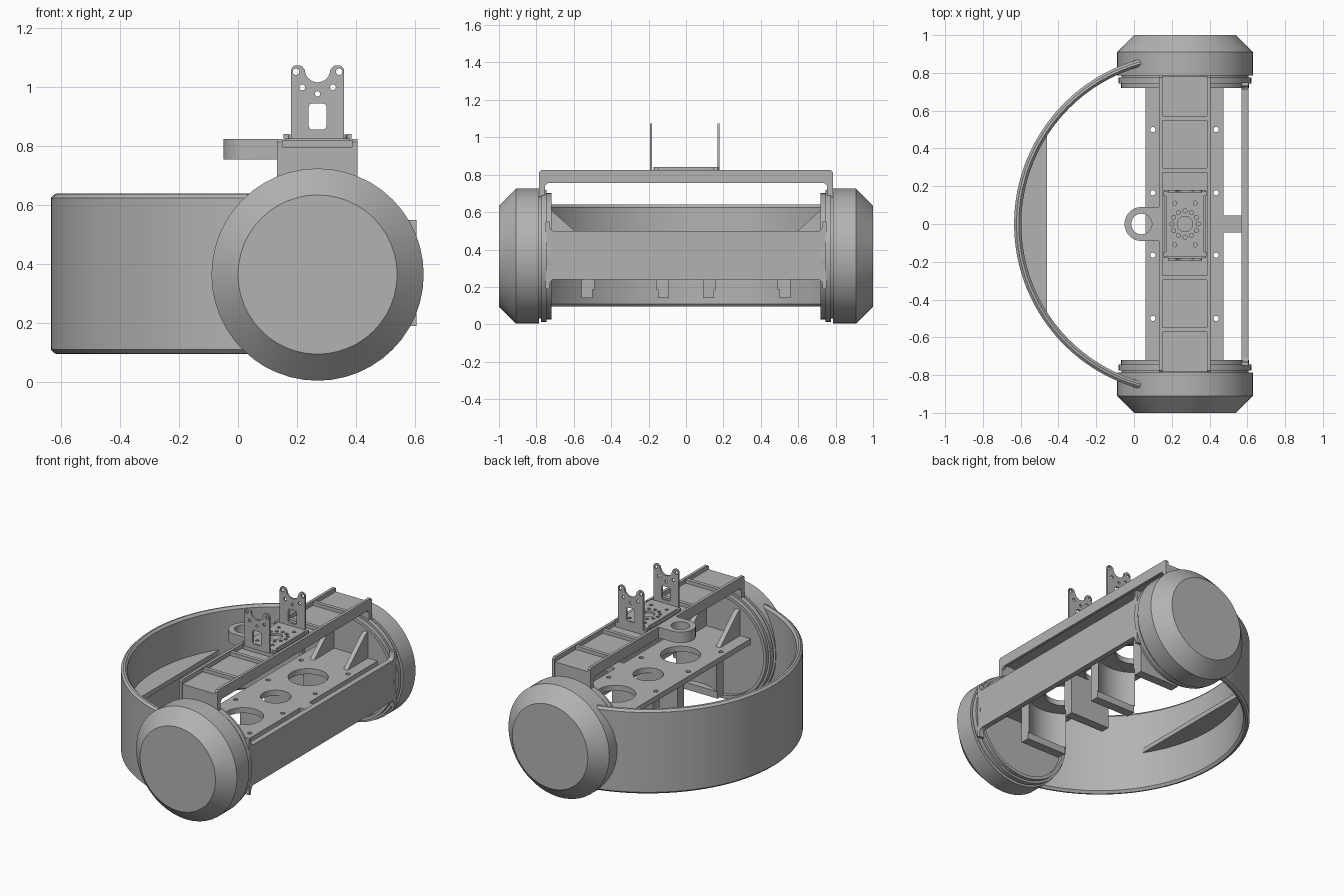
import bpy, bmesh
from math import sin, cos, pi, radians, sqrt
from mathutils import Matrix, Vector

cube = bpy.data.objects.get("Cube")
if cube:
    bpy.data.objects.remove(cube, do_unlink=True)

grey = bpy.data.materials.new("plain grey")
grey.use_nodes = True
grey.diffuse_color = (0.45, 0.45, 0.45, 1)
grey.node_tree.nodes["Principled BSDF"].inputs["Base Color"].default_value = (0.45, 0.45, 0.45, 1)

AXLE_X, AXLE_Z = 0.27, 0.365


def finish(obj, bm):
    bmesh.ops.remove_doubles(bm, verts=bm.verts, dist=0.0001)
    bmesh.ops.recalc_face_normals(bm, faces=bm.faces)
    bm.to_mesh(obj.data)
    bm.free()
    obj.data.materials.clear()
    obj.data.materials.append(grey)
    bpy.ops.object.select_all(action='DESELECT')
    obj.select_set(True)
    bpy.context.view_layer.objects.active = obj
    bpy.ops.object.shade_smooth_by_angle(angle=radians(30))
    return obj


def rect(a0, a1, b0, b1):
    return [(a0, b0), (a1, b0), (a1, b1), (a0, b1)]


def arc(a, b, r, start=0, end=360, n=24):
    steps = n if end - start == 360 else n + 1
    angles = [radians(start + (end - start) * i / n) for i in range(steps)]
    return [(a + r * cos(t), b + r * sin(t)) for t in angles]


def rounded(a0, a1, b0, b1, r):
    return (arc(a1 - r, b1 - r, r, 0, 90, 5) + arc(a0 + r, b1 - r, r, 90, 180, 5)
            + arc(a0 + r, b0 + r, r, 180, 270, 5) + arc(a1 - r, b0 + r, r, 270, 359.9, 5))


def plate(name, loops, plane, lo, hi):
    """Extrude an outline with optional holes between lo and hi across a plane."""
    curve = bpy.data.curves.new(name, 'CURVE')
    curve.dimensions = '2D'
    curve.fill_mode = 'BOTH'
    curve.extrude = (hi - lo) / 2
    for loop in loops:
        spline = curve.splines.new('POLY')
        spline.points.add(len(loop) - 1)
        for point, (a, b) in zip(spline.points, loop):
            point.co = (a, b, 0, 1)
        spline.use_cyclic_u = True
    obj = bpy.data.objects.new(name, curve)
    bpy.context.collection.objects.link(obj)
    bpy.ops.object.select_all(action='DESELECT')
    obj.select_set(True)
    bpy.context.view_layer.objects.active = obj
    bpy.ops.object.convert(target='MESH')
    obj = bpy.context.object
    bm = bmesh.new()
    bm.from_mesh(obj.data)
    for v in bm.verts:
        a, b, c = v.co.x, v.co.y, v.co.z + (lo + hi) / 2
        v.co = {'xy': (a, b, c), 'xz': (a, c, b), 'yz': (c, a, b)}[plane]
    return finish(obj, bm)


def box(name, x0, x1, y0, y1, z0, z1):
    return plate(name, [rect(x0, x1, y0, y1)], 'xy', z0, z1)


def swept(name, points, axis, centre, angle, steps, closed):
    bm = bmesh.new()
    verts = [bm.verts.new(p) for p in points]
    edges = [bm.edges.new(pair) for pair in zip(verts, verts[1:])]
    if closed:
        edges.append(bm.edges.new((verts[-1], verts[0])))
    bmesh.ops.spin(bm, geom=verts + edges, cent=centre, axis=axis, angle=angle, steps=steps)
    bmesh.ops.remove_doubles(bm, verts=bm.verts, dist=0.0001)
    if closed:
        bmesh.ops.holes_fill(bm, edges=[e for e in bm.edges if e.is_boundary], sides=0)
    mesh = bpy.data.meshes.new(name)
    obj = bpy.data.objects.new(name, mesh)
    bpy.context.collection.objects.link(obj)
    return finish(obj, bm)


# Wheels with chamfered outer rim and stepped inner hub
wheel_profile = [(0, 1), (.27, 1), (.36, .91), (.36, .785), (.335, .785), (.335, .775),
                 (.352, .775), (.352, .745), (.338, .745), (.338, .72), (.318, .72),
                 (.318, .745), (0, .745)]
for side, label in ((-1, "front"), (1, "back")):
    swept(label + "_wheel", [(AXLE_X + r, side * y, AXLE_Z) for r, y in wheel_profile],
          (0, 1, 0), (AXLE_X, 0, AXLE_Z), 2 * pi, 48, False)

# Curved bumper band and its inner shelf
band_profile = [(.867, .11), (.88, .095), (.892, .097), (.905, .11), (.905, .625),
                (.892, .638), (.88, .64), (.867, .625)]
start = radians(105.4)
swept("bumper_band", [(AXLE_X + r * cos(start), r * sin(start), z) for r, z in band_profile],
      (0, 0, 1), (AXLE_X, 0, 0), 2 * (pi - start), 40, True)
plate("bumper_shelf", [arc(AXLE_X, 0, .88, 146, 214, 20)], 'xy', .35, .38)

# Main deck with motor openings and screw holes
deck_holes = [arc(AXLE_X, 0, .09)]
for s in (-1, 1):
    deck_holes.append(arc(AXLE_X, s * .33, .118))
    deck_holes += [arc(x, s * y, .014, n=12) for x in (.1, .435) for y in (.165, .5)]
plate("deck", [rect(.06, .475, -.745, .745)] + deck_holes, 'xy', .415, .45)
box("deck_arm", .47, .58, -.045, .045, .415, .45)

# Motor holders: hollowed legs standing on square feet
for s in (-1, 1):
    for t in (-1, 1):
        yc, h = s * .325, .145
        xs = [h * (i / 8 - 1) for i in range(17)]
        inner = [(AXLE_X + x, yc + t * sqrt(.22 ** 2 - x * x)) for x in xs]
        outer = [(AXLE_X + h, yc + t * .235), (AXLE_X - h, yc + t * .235)]
        plate("motor_holder", [inner + outer], 'xy', .185, .42)
        y0, y1 = sorted((yc + t * .175, yc + t * .235))
        box("motor_holder_foot", AXLE_X - h, AXLE_X + h, y0, y1, .14, .185)

# Gussets between deck and hubs
for s in (-1, 1):
    for x in (.15, .39):
        plate("deck_gusset", [[(s * .54, .45), (s * .75, .45), (s * .75, .62), (s * .72, .61)]],
              'yz', x - .015, x + .015)

# Side panel with flared ends
corner = [(.71, .5), (.722, .508), (.73, .525), (.73, .55), (.75, .55)]
upper = corner + [(.75, .19), (.73, .19), (.73, .215), (.722, .232), (.71, .24)]
plate("side_panel", [upper + [(-y, z) for y, z in reversed(upper)]], 'yz', .57, .605)

# Upper bridge: floor, rails, cross bars and end posts
box("bridge_floor", .14, .4, -.78, .78, .775, .797)
for x in (.133, .387):
    rail = [(-.785, .68), (-.755, .68), (-.755, .74), (-.74, .755), (.74, .755), (.755, .74),
            (.755, .68), (.785, .68), (.785, .815), (.775, .825), (-.775, .825), (-.785, .815)]
    plate("bridge_rail", [rail], 'yz', x, x + .018)
for s in (-1, 1):
    y0, y1 = sorted((s * .755, s * .782))
    box("bridge_end_post", .14, .4, y0, y1, .68, .797)
    for y in (.285, .56):
        box("bridge_cross_bar", .14, .4, s * y - .012, s * y + .012, .79, .82)

# Ring loop on the bridge side
plate("ring_loop", [arc(.04, 0, .09, 90, 270) + [(.14, -.09), (.14, .09)], arc(.04, 0, .055)],
      'xy', .755, .825)

# Bracket base with bolt circle
bolts = [(AXLE_X + .07 * cos(k * pi / 6), .07 * sin(k * pi / 6)) for k in range(12)]
bolts += [(AXLE_X + sx * .055, sy * .11) for sx in (-1, 1) for sy in (-1, 1)]
plate("bracket_base", [rounded(.17, .37, -.175, .175, .015), arc(AXLE_X, 0, .04)]
      + [arc(x, y, .011, n=10) for x, y in bolts], 'xy', .825, .84)
box("bracket_base_pad", .16, .38, -.18, .18, .79, .826)
for x in (.163, .377):
    for s in (-1, 1):
        box("bracket_stud", x - .008, x + .008, s * .16 - .012, s * .16 + .012, .8, .842)

# Bracket uprights with notch, window and holes
ear = arc(.34, 1.055, .02, 0, 90, 6) + arc(.335, 1.055, .02, 90, 150, 4)
notch = [(x, z) for x, z in reversed(arc(AXLE_X, 1.06, .043, 180, 360, 14))]
mirror_ear = [(2 * AXLE_X - x, z) for x, z in reversed(ear)]
outline = [(.36, .825)] + ear + notch + mirror_ear + [(.18, .825)]
holes = [(.197, 1.053, .011), (.343, 1.053, .011), (.218, 1.0, .01), (.322, 1.0, .01),
         (AXLE_X, .978, .009)]
for y in (-.193, .168):
    plate("bracket_upright", [outline, rounded(.24, .3, .857, .945, .012)]
          + [arc(x, z, r, n=12) for x, z, r in holes], 'xz', y, y + .012)
